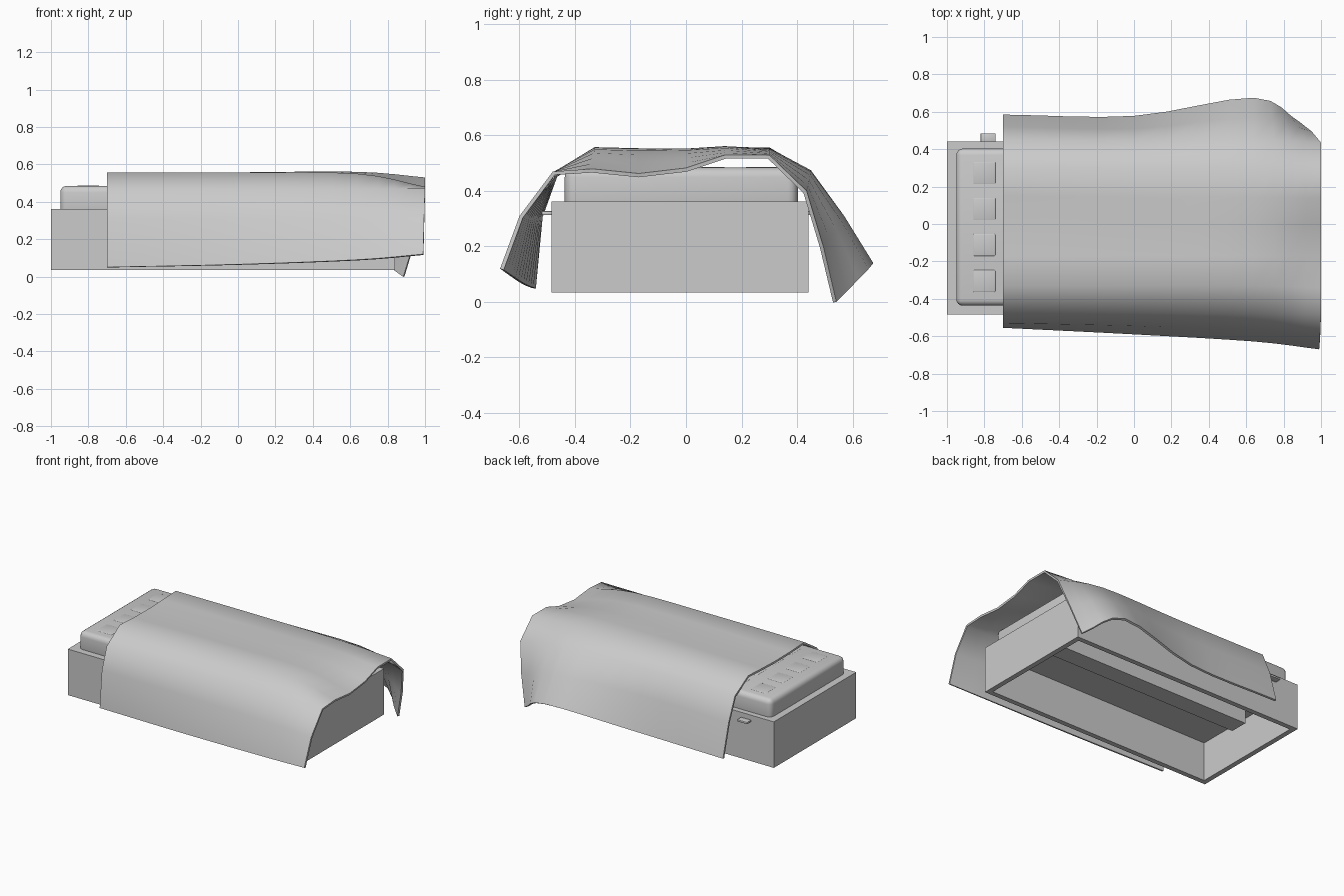
import bpy, bmesh
from mathutils import Vector

if "Cube" in bpy.data.objects:
    bpy.data.objects.remove(bpy.data.objects["Cube"])


def obj_from(bm, name):
    bmesh.ops.recalc_face_normals(bm, faces=bm.faces)
    me = bpy.data.meshes.new(name)
    bm.to_mesh(me)
    bm.free()
    ob = bpy.data.objects.new(name, me)
    bpy.context.collection.objects.link(ob)
    return ob


def add_box(bm, lo, hi):
    verts = bmesh.ops.create_cube(bm, size=1)["verts"]
    lo, hi = Vector(lo), Vector(hi)
    for v in verts:
        v.co = (lo + hi) / 2 + v.co * (hi - lo)


def apply_and_smooth(ob, mod, angle=0.7):
    bpy.ops.object.select_all(action="DESELECT")
    ob.select_set(True)
    bpy.context.view_layer.objects.active = ob
    bpy.ops.object.modifier_apply(modifier=mod.name)
    bpy.ops.object.shade_smooth_by_angle(angle=angle)


def round_edges(ob, width, segments):
    m = ob.modifiers.new("bevel", "BEVEL")
    m.width, m.segments = width, segments
    apply_and_smooth(ob, m)


def box(name, lo, hi, bevel=0, segments=3):
    bm = bmesh.new()
    add_box(bm, lo, hi)
    ob = obj_from(bm, name)
    if bevel:
        round_edges(ob, bevel, segments)


# Bed base: box hollowed from below
bm = bmesh.new()
add_box(bm, (-1, -0.485, 0.035), (0.84, 0.441, 0.362))
bm.normal_update()
bottom = min(bm.faces, key=lambda f: f.calc_center_median().z)
bmesh.ops.inset_region(bm, faces=[bottom], thickness=0.05)
ext = bmesh.ops.extrude_discrete_faces(bm, faces=[bottom])["faces"][0]
for v in ext.verts:
    v.co.z = 0.312
obj_from(bm, "bed_base")

# Beam under the base, small side tabs
box("centre_beam", (-0.89, -0.08, 0.21), (0.73, 0.05, 0.318))
box("back_tab", (-0.82, 0.43, 0.313), (-0.74, 0.485, 0.327), 0.004, 2)
box("front_tab", (0.58, -0.52, 0.313), (0.66, -0.475, 0.327), 0.004, 2)

# Mattress, its lower rounding sunk into the base, with faint quilted pads
box("mattress", (-0.95, -0.437, 0.325), (0.79, 0.403, 0.485), 0.035, 4)
bm = bmesh.new()
for i in range(8):
    for j in range(4):
        x, y = -0.8 + i * 0.205, -0.305 + j * 0.193
        add_box(bm, (x - 0.06, y - 0.06, 0.47), (x + 0.06, y + 0.06, 0.487))
round_edges(obj_from(bm, "mattress_pads"), 0.006, 3)

# Blanket: cross-sections (y, z) from front hem to back hem, head to foot
head = [(-.555, .05), (-.53, .31), (-.475, .46), (-.33, .555), (-.17, .547), (0, .545),
        (.15, .55), (.3, .557), (.45, .47), (.52, .31), (.585, .075)]
middle = [(-.59, .065), (-.545, .31), (-.477, .465), (-.33, .557), (-.17, .552), (0, .55),
          (.14, .557), (.3, .557), (.445, .47), (.51, .31), (.578, .08)]
bulge = [(-.628, .09), (-.57, .31), (-.48, .468), (-.33, .55), (-.17, .545), (0, .547),
         (.14, .56), (.3, .55), (.45, .47), (.57, .31), (.675, .14)]
foot = [(-.67, .12), (-.6, .31), (-.48, .47), (-.34, .48), (-.17, .463), (0, .483),
        (.14, .53), (.3, .53), (.435, .4), (.495, .2), (.542, 0)]
foot_x = [.99, .995, 1, 1, 1, 1, 1, 1, 1, .95, .89]
rows = [[Vector((x, y, z)) for y, z in s] for x, s in ((-.7, head), (0, middle), (.64, bulge))]
rows.append([Vector((x, y, z)) for x, (y, z) in zip(foot_x, foot)])


def spline(p0, p1, p2, p3, t):
    return 0.5 * (2 * p1 + (p2 - p0) * t + (2 * p0 - 5 * p1 + 4 * p2 - p3) * t * t
                  + (3 * p1 - p0 - 3 * p2 + p3) * t ** 3)


bm = bmesh.new()
grid = []
steps = 4
for i in range(3):
    for k in range(steps + (i == 2)):
        line = []
        for c in range(len(head)):
            p = [r[c] for r in rows]
            p = [2 * p[0] - p[1]] + p + [2 * p[3] - p[2]]
            line.append(bm.verts.new(spline(*p[i:i + 4], k / steps)))
        grid.append(line)
for a, b in zip(grid, grid[1:]):
    for j in range(len(a) - 1):
        bm.faces.new((a[j], b[j], b[j + 1], a[j + 1]))
blanket = obj_from(bm, "blanket")
# Keep normals pointing outwards so the thickness grows inwards
if sum(p.normal.z for p in blanket.data.polygons) < 0:
    blanket.data.flip_normals()
m = blanket.modifiers.new("thickness", "SOLIDIFY")
m.thickness, m.offset = 0.014, -1
apply_and_smooth(blanket, m, 1.0)
